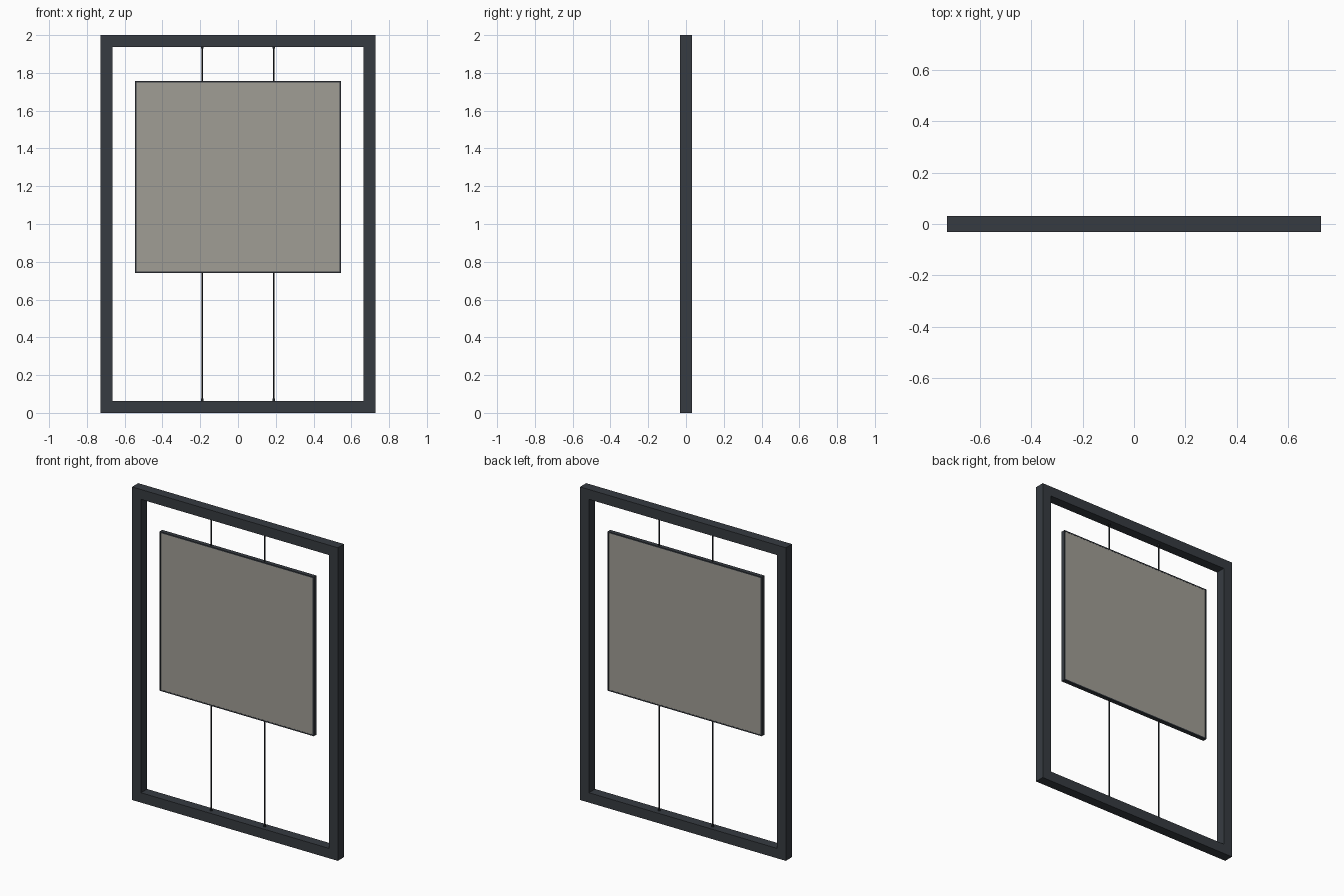
import bpy
import bmesh

cube = bpy.data.objects.get("Cube")
if cube:
    bpy.data.objects.remove(cube, do_unlink=True)


def material(name, color):
    m = bpy.data.materials.new(name)
    m.use_nodes = True
    m.diffuse_color = (*color, 1)
    bsdf = m.node_tree.nodes["Principled BSDF"]
    bsdf.inputs["Base Color"].default_value = (*color, 1)
    bsdf.inputs["Roughness"].default_value = 0.6
    return m


steel = material("dark steel", (0.037, 0.044, 0.053))
trim = material("black trim", (0.018, 0.022, 0.027))
board = material("warm grey panel", (0.352, 0.337, 0.301))


def finish(name, bm, mat):
    mesh = bpy.data.meshes.new(name)
    bmesh.ops.recalc_face_normals(bm, faces=bm.faces)
    bm.to_mesh(mesh)
    bm.free()
    mesh.materials.append(mat)
    obj = bpy.data.objects.new(name, mesh)
    bpy.context.collection.objects.link(obj)
    return obj


def rectangle_ring(name, half_x, z0, z1, width, half_y, mat):
    """Mitred rectangular frame standing in the xz plane."""
    bm = bmesh.new()
    loops = []
    for inset, y in ((0, -half_y), (0, half_y), (width, half_y), (width, -half_y)):
        x, lo, hi = half_x - inset, z0 + inset, z1 - inset
        corners = ((-x, lo), (x, lo), (x, hi), (-x, hi))
        loops.append([bm.verts.new((cx, y, cz)) for cx, cz in corners])
    for i in range(4):
        a, b = loops[i], loops[(i + 1) % 4]
        for j in range(4):
            k = (j + 1) % 4
            bm.faces.new((a[j], a[k], b[k], b[j]))
    return finish(name, bm, mat)


def box(name, half_x, z0, z1, half_y, mat):
    bm = bmesh.new()
    bmesh.ops.create_cube(bm, size=1)
    bmesh.ops.scale(bm, vec=(2 * half_x, 2 * half_y, z1 - z0), verts=bm.verts)
    bmesh.ops.translate(bm, vec=(0, 0, (z0 + z1) / 2), verts=bm.verts)
    return finish(name, bm, mat)


def rod(name, x, z0, z1, radius, mat):
    bm = bmesh.new()
    bmesh.ops.create_cone(bm, cap_ends=True, segments=12, radius1=radius,
                          radius2=radius, depth=z1 - z0)
    bmesh.ops.translate(bm, vec=(x, 0, (z0 + z1) / 2), verts=bm.verts)
    for f in bm.faces:
        f.smooth = len(f.verts) == 4
    return finish(name, bm, mat)


# Outer frame
rectangle_ring("outer_frame", 0.727, 0, 2, 0.063, 0.031, steel)

# Hanging panel with its thin edge trim
rectangle_ring("panel_trim", 0.545, 0.74, 1.757, 0.008, 0.0135, steel)
box("panel", 0.538, 0.747, 1.75, 0.0125, board)

# Tension cables with end fittings, above and below the panel
for side, x in (("left", 0.19), ("right", -0.19)):
    rod(f"{side}_upper_cable", x, 1.75, 1.94, 0.004, trim)
    rod(f"{side}_lower_cable", x, 0.06, 0.745, 0.004, trim)
    rod(f"{side}_upper_fitting", x, 1.928, 1.94, 0.007, trim)
    rod(f"{side}_lower_fitting", x, 0.06, 0.075, 0.007, trim)
